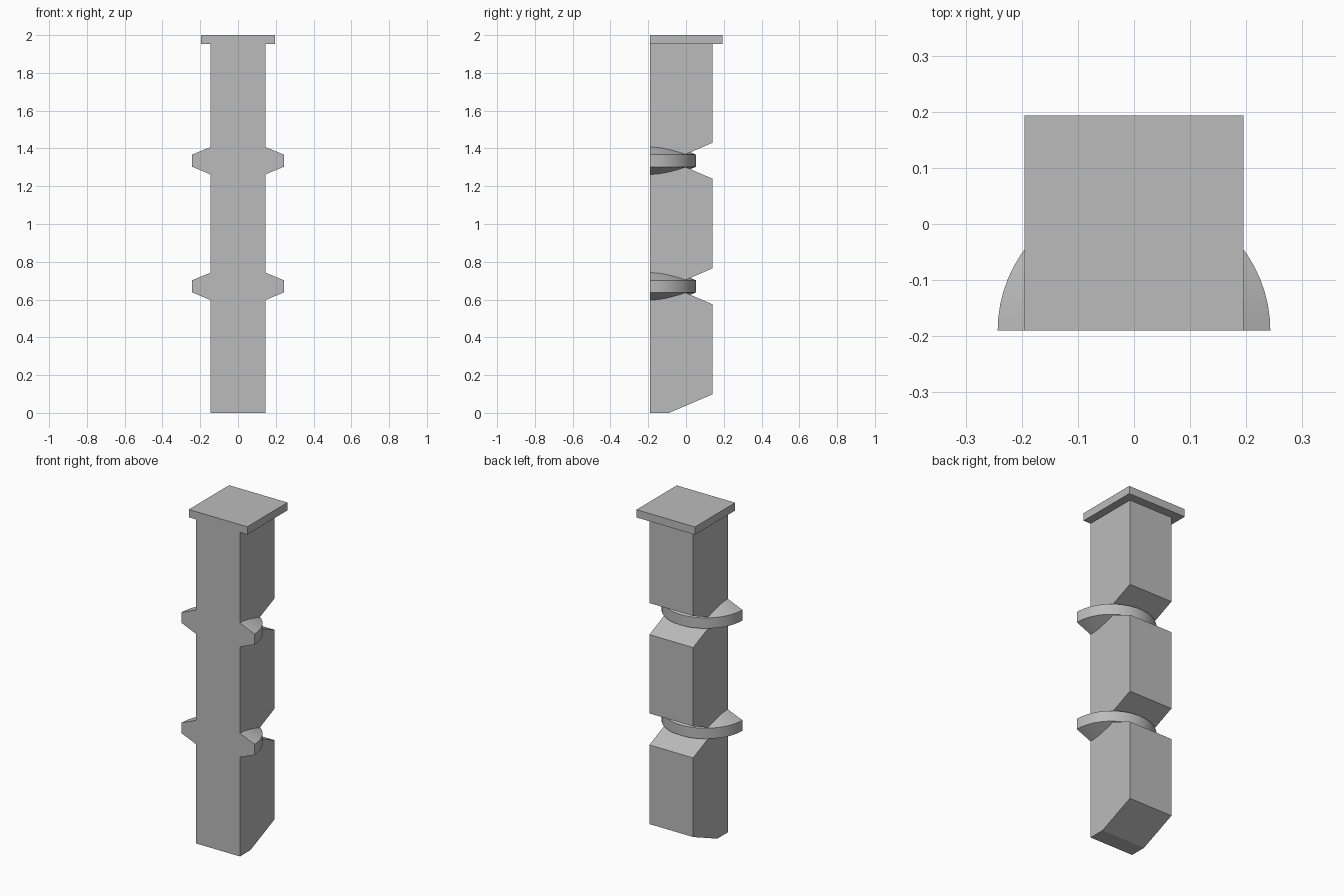
import bpy, bmesh, math
from mathutils import Matrix

if "Cube" in bpy.data.objects:
    bpy.data.objects.remove(bpy.data.objects["Cube"])

FRONT = -0.19          # flat front plane of the half column
RINGS = (0.67, 1.335)  # ring heights

stone = bpy.data.materials.new("grey stone")
stone.diffuse_color = (0.5, 0.5, 0.5, 1)
stone.use_nodes = True
stone.node_tree.nodes["Principled BSDF"].inputs["Base Color"].default_value = stone.diffuse_color


def make_object(name, bm):
    bmesh.ops.recalc_face_normals(bm, faces=bm.faces)
    mesh = bpy.data.meshes.new(name)
    bm.to_mesh(mesh)
    bm.free()
    mesh.materials.append(stone)
    ob = bpy.data.objects.new(name, mesh)
    bpy.context.collection.objects.link(ob)
    return ob


def prism(name, profile, half_width):
    """Extrude a (y, z) side profile across x."""
    bm = bmesh.new()
    face = bm.faces.new([bm.verts.new((-half_width, y, z)) for y, z in profile])
    geom = bmesh.ops.extrude_face_region(bm, geom=[face])["geom"]
    verts = [v for v in geom if isinstance(v, bmesh.types.BMVert)]
    bmesh.ops.translate(bm, verts=verts, vec=(2 * half_width, 0, 0))
    return make_object(name, bm)


def ring(name, z):
    """Disc with a flat rim and conical top and bottom, centred on the front plane."""
    bm = bmesh.new()
    profile = [(0, -0.133), (0.243, -0.032), (0.243, 0.032), (0, 0.133)]
    verts = [bm.verts.new((r, 0, h)) for r, h in profile]
    edges = [bm.edges.new(pair) for pair in zip(verts, verts[1:])]
    bmesh.ops.spin(bm, geom=verts + edges, axis=(0, 0, 1), cent=(0, 0, 0),
                   angle=math.tau, steps=64)
    bmesh.ops.remove_doubles(bm, verts=bm.verts, dist=1e-4)
    bmesh.ops.transform(bm, verts=bm.verts, matrix=Matrix.Translation((0, FRONT, z)))
    return make_object(name, bm)


# Shaft with V notches in the back and a sloped foot
back = 0.14
profile = [(-0.5, 0), (-0.09, 0), (back, 0.098)]
for z in RINGS:
    profile += [(back, z - 0.095), (-0.08, z), (back, z + 0.095)]
profile += [(back, 1.97), (-0.5, 1.97)]
column = prism("column", profile, 0.146)

# Square cap and rings, joined to the shaft
parts = [prism("cap", [(-0.5, 1.953), (0.193, 1.953), (0.193, 2), (-0.5, 2)], 0.195)]
parts += [ring("ring", z) for z in RINGS]
for part in parts:
    mod = column.modifiers.new("join", 'BOOLEAN')
    mod.operation = 'UNION'
    mod.solver = 'EXACT'
    mod.object = part
bpy.context.view_layer.objects.active = column
column.select_set(True)
for mod in list(column.modifiers):
    bpy.ops.object.modifier_apply(modifier=mod.name)
for part in parts:
    bpy.data.objects.remove(part)

# Slice off everything ahead of the flat front and close the cut
bm = bmesh.new()
bm.from_mesh(column.data)
cut = bmesh.ops.bisect_plane(bm, geom=bm.verts[:] + bm.edges[:] + bm.faces[:],
                             plane_co=(0, FRONT, 0), plane_no=(0, -1, 0), clear_outer=True)
rim = [e for e in cut["geom_cut"] if isinstance(e, bmesh.types.BMEdge)]
bmesh.ops.contextual_create(bm, geom=rim)
bmesh.ops.recalc_face_normals(bm, faces=bm.faces)
bm.to_mesh(column.data)
bm.free()
bpy.ops.object.shade_smooth_by_angle(angle=math.radians(20))
